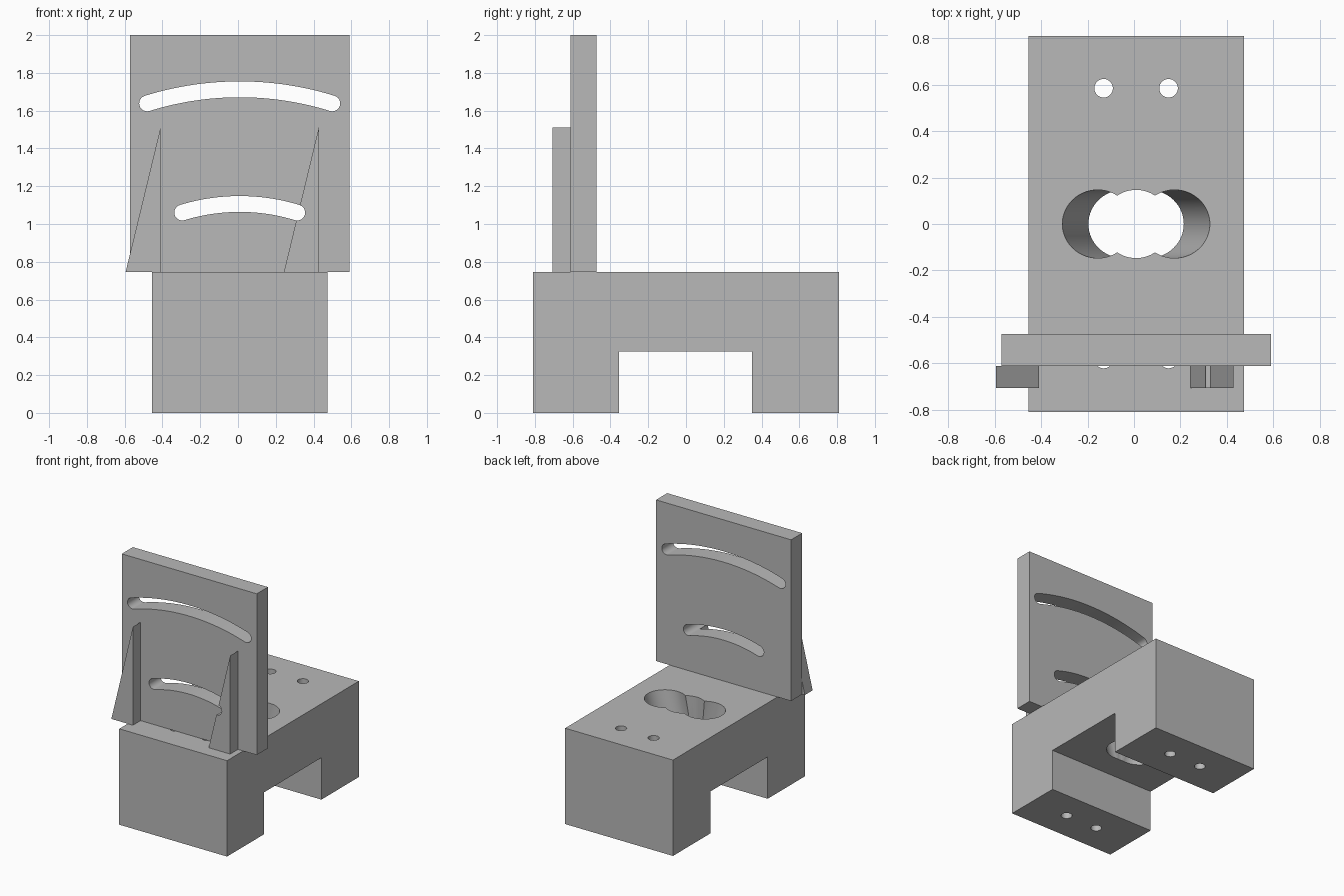
import bpy, bmesh, math
from mathutils import Matrix, Vector

cube = bpy.data.objects.get("Cube")
if cube:
    bpy.data.objects.remove(cube, do_unlink=True)

grey = bpy.data.materials.new("plain grey")
grey.use_nodes = True
colour = (0.48, 0.48, 0.48, 1)
grey.diffuse_color = colour
grey.node_tree.nodes["Principled BSDF"].inputs["Base Color"].default_value = colour


def make_object(name, bm):
    bmesh.ops.recalc_face_normals(bm, faces=bm.faces)
    mesh = bpy.data.meshes.new(name)
    bm.to_mesh(mesh)
    bm.free()
    obj = bpy.data.objects.new(name, mesh)
    mesh.materials.append(grey)
    bpy.context.collection.objects.link(obj)
    return obj


def prism(name, outline, axis, lo, hi):
    """Extrude a closed outline along x (outline in y, z) or y (outline in x, z)."""
    bm = bmesh.new()
    place = (lambda a, b: (lo, a, b)) if axis == "x" else (lambda a, b: (a, lo, b))
    face = bm.faces.new([bm.verts.new(place(a, b)) for a, b in outline])
    ext = bmesh.ops.extrude_face_region(bm, geom=[face], use_keep_orig=True)
    move = Vector((hi - lo, 0, 0)) if axis == "x" else Vector((0, hi - lo, 0))
    bmesh.ops.translate(bm, vec=move, verts=[v for v in ext["geom"] if isinstance(v, bmesh.types.BMVert)])
    return make_object(name, bm)


def rod(name, centre, radius, tilt=0.0, sides=64):
    """Long cylinder leaning sideways by tilt."""
    bm = bmesh.new()
    matrix = Matrix.Translation(centre) @ Matrix.Rotation(tilt, 4, "Y")
    bmesh.ops.create_cone(bm, cap_ends=True, segments=sides, radius1=radius,
                          radius2=radius, depth=2.4, matrix=matrix)
    return make_object(name, bm)


def arc_slot(name, radius, half_angle, half_width=0.042, steps=32):
    """Curved slot with round ends, swung about a pivot in the base."""
    def polar(cx, cz, r, a):
        return (cx + r * math.sin(a), cz + r * math.cos(a))
    px, pz = MID, 0.065
    sweep = [half_angle * (2 * i / steps - 1) for i in range(steps + 1)]
    pts = [polar(px, pz, radius + half_width, a) for a in sweep]
    cap = [math.pi * i / 12 for i in range(1, 12)]
    end = polar(px, pz, radius, half_angle)
    pts += [polar(*end, half_width, half_angle + c) for c in cap]
    pts += [polar(px, pz, radius - half_width, a) for a in reversed(sweep)]
    end = polar(px, pz, radius, -half_angle)
    pts += [polar(*end, half_width, math.pi - half_angle + c) for c in cap]
    return prism(name, pts, "y", -0.9, -0.3)


def cut(obj, cutters):
    bpy.context.view_layer.objects.active = obj
    for c in cutters:
        mod = obj.modifiers.new("cut", "BOOLEAN")
        mod.operation = "DIFFERENCE"
        mod.solver = "EXACT"
        mod.object = c
        bpy.ops.object.modifier_apply(modifier=mod.name)


MID = 0.009
TOP = 0.746

# Bridge-shaped base
base = prism("base", [(-0.81, 0), (-0.355, 0), (-0.355, 0.326), (0.35, 0.326), (0.35, 0),
                      (0.81, 0), (0.81, TOP), (-0.81, TOP)], "x", -0.455, 0.473)

# Upright plate
plate = prism("upright_plate", [(-0.572, TOP), (0.59, TOP), (0.59, 2), (-0.572, 2)],
              "y", -0.612, -0.475)

# Wedge ribs in front of the plate
ribs = [prism(name, [(x - 0.185, TOP), (x, TOP), (x, 1.512)], "y", -0.707, -0.612)
        for name, x in (("right_rib", -0.41), ("left_rib", 0.428))]

# Bolt holes and three crossing bores through the base
holes = [rod("hole_cutter", (MID + s * 0.14, y, 0.4), 0.04, sides=32)
         for s in (-1, 1) for y in (-0.582, 0.585)]
bores = [rod("bore_cutter", (MID, 0, 0.127), 0.147, math.radians(a)) for a in (0, -15, 15)]
cut(base, holes + bores)

# Curved slots through the plate and the rib they cross
upper = arc_slot("upper_slot_cutter", 1.648, math.radians(17.3))
lower = arc_slot("lower_slot_cutter", 1.041, math.radians(17.0))
cut(plate, [upper, lower])
cut(ribs[1], [lower])

for c in holes + bores + [upper, lower]:
    bpy.data.objects.remove(c, do_unlink=True)

# Smooth bores and slots, crisp edges
bpy.ops.object.select_all(action="DESELECT")
for obj in [base, plate] + ribs:
    obj.select_set(True)
bpy.context.view_layer.objects.active = base
bpy.ops.object.shade_smooth_by_angle(angle=math.radians(30))
